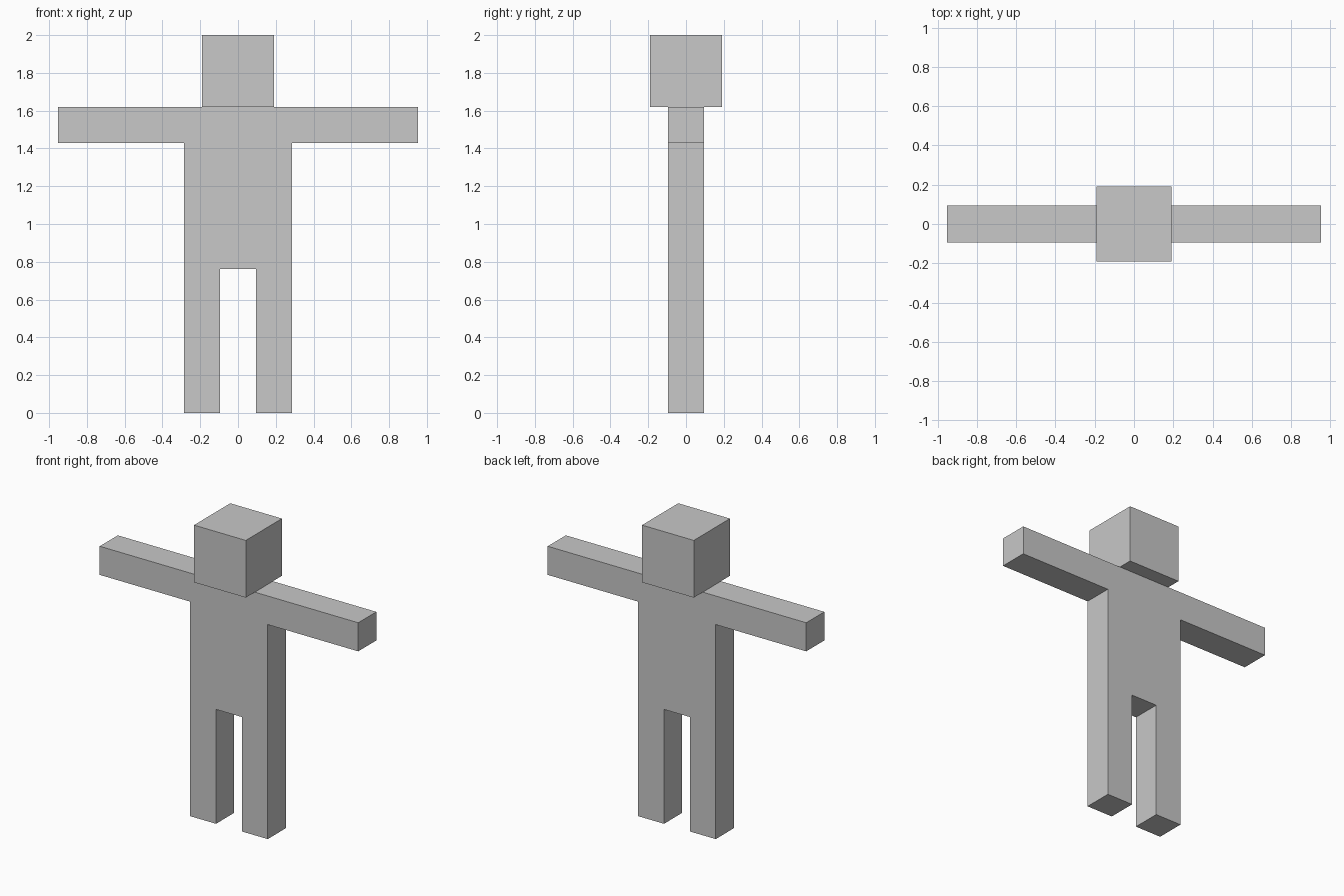
import bpy
import bmesh

cube = bpy.data.objects.get("Cube")
if cube:
    bpy.data.objects.remove(cube, do_unlink=True)

U = 2 / 21  # the whole figure sits on a 21-unit-tall block grid

# Single flat grey
grey = bpy.data.materials.new("light_grey")
grey.use_nodes = True
colour = (0.58, 0.58, 0.58, 1)
grey.diffuse_color = colour
grey.node_tree.nodes["Principled BSDF"].inputs["Base Color"].default_value = colour


def add_object(name, bm):
    bmesh.ops.recalc_face_normals(bm, faces=bm.faces)
    mesh = bpy.data.meshes.new(name)
    bm.to_mesh(mesh)
    bm.free()
    mesh.materials.append(grey)
    obj = bpy.data.objects.new(name, mesh)
    bpy.context.collection.objects.link(obj)
    return obj


# Body: half outline of torso, arm and leg, mirrored and extruded front to back
half = [(1, 8), (1, 0), (3, 0), (3, 15), (10, 15), (10, 17)]
outline = half + [(-x, z) for x, z in reversed(half)]
bm = bmesh.new()
face = bm.faces.new([bm.verts.new((x * U, -U, z * U)) for x, z in outline])
extruded = bmesh.ops.extrude_face_region(bm, geom=[face], use_keep_orig=True)
moved = [v for v in extruded["geom"] if isinstance(v, bmesh.types.BMVert)]
bmesh.ops.translate(bm, verts=moved, vec=(0, 2 * U, 0))
add_object("body_with_arms_and_legs", bm)

# Head: a cube resting on the shoulders
bm = bmesh.new()
bmesh.ops.create_cube(bm, size=4 * U)
bmesh.ops.translate(bm, verts=bm.verts, vec=(0, 0, 19 * U))
add_object("head", bm)
